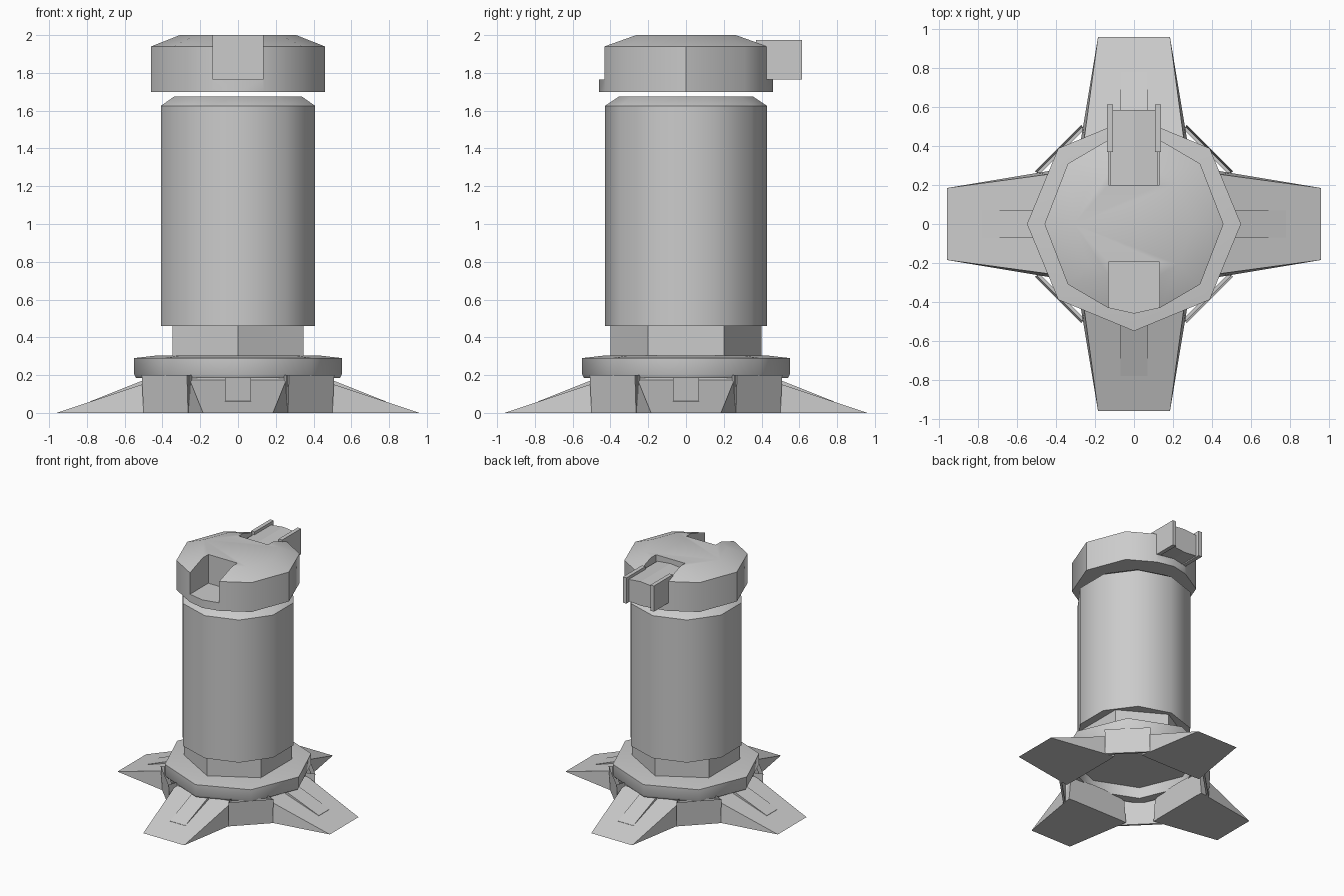
import bpy, bmesh
from math import sin, cos, tau, radians
from mathutils import Matrix

if "Cube" in bpy.data.objects:
    bpy.data.objects.remove(bpy.data.objects["Cube"])

grey = bpy.data.materials.new("light_grey")
grey.use_nodes = True
colour = (0.6, 0.6, 0.6, 1)
grey.diffuse_color = colour
grey.node_tree.nodes["Principled BSDF"].inputs["Base Color"].default_value = colour


def ngon(sides, radius, start=90):
    return [(radius * cos(radians(start) + tau * i / sides),
             radius * sin(radians(start) + tau * i / sides)) for i in range(sides)]


def scaled(points, k):
    return [(x * k, y * k) for x, y in points]


def finish(name, bm, smooth_angle):
    bmesh.ops.recalc_face_normals(bm, faces=bm.faces)
    mesh = bpy.data.meshes.new(name)
    bm.to_mesh(mesh)
    bm.free()
    mesh.materials.append(grey)
    obj = bpy.data.objects.new(name, mesh)
    bpy.context.collection.objects.link(obj)
    if smooth_angle:
        smooth(obj, smooth_angle)
    return obj


def smooth(obj, angle):
    bpy.ops.object.select_all(action="DESELECT")
    obj.select_set(True)
    bpy.context.view_layer.objects.active = obj
    bpy.ops.object.shade_smooth_by_angle(angle=radians(angle))


def loft(name, rings, caps=(True, True), smooth_angle=0):
    """Join (outline, height) rings of equal point count."""
    bm = bmesh.new()
    loops = [[bm.verts.new((x, y, z)) for x, y in pts] for pts, z in rings]
    for a, b in zip(loops, loops[1:]):
        for i in range(len(a)):
            j = (i + 1) % len(a)
            bm.faces.new((a[i], a[j], b[j], b[i]))
    for loop, wanted in zip((loops[0], loops[-1]), caps):
        if wanted:
            bm.faces.new(loop)
    return finish(name, bm, smooth_angle)


def box(name, x0, x1, y0, y1, z0, z1):
    outline = [(x0, y0), (x1, y0), (x1, y1), (x0, y1)]
    return loft(name, [(outline, z0), (outline, z1)])


def wedge(name, turn, inner, outer):
    """Radial wedge: inner = (r, half bottom, half top, z0, z1), outer = (r, half, z0, z1)."""
    r, hb, ht, z0, z1 = inner
    ro, ho, zo0, zo1 = outer
    bm = bmesh.new()
    for p in [(r, -hb, z0), (r, hb, z0), (r, -ht, z1), (r, ht, z1),
              (ro, -ho, zo0), (ro, ho, zo0), (ro, -ho, zo1), (ro, ho, zo1)]:
        bm.verts.new(p)
    bmesh.ops.convex_hull(bm, input=bm.verts)
    bmesh.ops.dissolve_limit(bm, angle_limit=0.01, verts=bm.verts, edges=bm.edges)
    bm.transform(Matrix.Rotation(turn, 4, "Z"))
    return finish(name, bm, 0)


# Hollow base collar, recessed behind each foot
collar = []
for q in range(4):
    c, s = cos(q * tau / 4), sin(q * tau / 4)
    for x, y in [(0.44, -0.25), (0.44, 0.25), (0.51, 0.27), (0.27, 0.51)]:
        collar.append((x * c - y * s, x * s + y * c))
loft("base_collar", [(scaled(collar, 0.95), 0.2), (scaled(collar, 0.95), 0),
                     (scaled(collar, 0.98), 0), (collar, 0.2)], caps=(False, False))

# Flange above the collar, with a ceiling inside
loft("base_flange", [(ngon(8, 0.47), 0.28), (ngon(8, 0.47), 0.19), (ngon(8, 0.54), 0.185),
                     (ngon(8, 0.55), 0.205), (ngon(8, 0.55), 0.29), (ngon(8, 0.42), 0.305)],
     smooth_angle=46)

# Four feet, each with a raised rib
for i, side in enumerate(("left", "back", "right", "front")):
    turn = i * tau / 4
    wedge(side + "_foot", turn, (0.42, 0.275, 0.258, 0, 0.18), (0.96, 0.185, 0, 0))
    wedge(side + "_foot_rib", turn, (0.42, 0.07, 0.07, 0.1, 0.205), (0.78, 0.07, 0.05, 0.062))

# Neck and main column
loft("neck", [(ngon(6, 0.4), 0.29), (ngon(6, 0.4), 0.47)])
loft("column", [(ngon(10, 0.43), 0.46), (ngon(10, 0.43), 1.625), (ngon(10, 0.355), 1.675)],
     smooth_angle=40)

# Head with a chamfered top, floating just above the column
quarter = [(0.46, 0), (0.34, 0.31), (0.135, 0.43), (0, 0.46)]
half = quarter + [(-x, y) for x, y in quarter[-2::-1]]
outline = half + [(x, -y) for x, y in half[-2:0:-1]]
head = loft("head", [(outline, 1.7), (outline, 1.94), (scaled(outline, 0.67), 2.0)])

# Front and back slots in the head
for y0, y1 in ((-0.7, -0.195), (0.2, 0.7)):
    cutter = box("slot_cutter", -0.132, 0.132, y0, y1, 1.765, 2.2)
    cutter.hide_render = True
    bpy.context.view_layer.objects.active = head
    cut = head.modifiers.new("slot", "BOOLEAN")
    cut.operation = "DIFFERENCE"
    cut.solver = "EXACT"
    cut.object = cutter
    bpy.ops.object.modifier_apply(modifier=cut.name)
    bpy.data.objects.remove(cutter)
smooth(head, 41)

# Back latch: a gently arched block between two rails
arch = [(-0.12, 1.775), (0, 1.765), (0.12, 1.775), (0.12, 1.95), (0, 1.962), (-0.12, 1.95)]
latch = loft("latch_block", [(arch, 0.2), (arch, 0.585)])
latch.data.transform(Matrix(((1, 0, 0, 0), (0, 0, 1, 0), (0, 1, 0, 0), (0, 0, 0, 1))))
latch.data.flip_normals()
for side, s in (("left", 1), ("right", -1)):
    x0, x1 = sorted((s * 0.108, s * 0.14))
    box(side + "_latch_rail", x0, x1, 0.37, 0.615, 1.765, 1.975)
